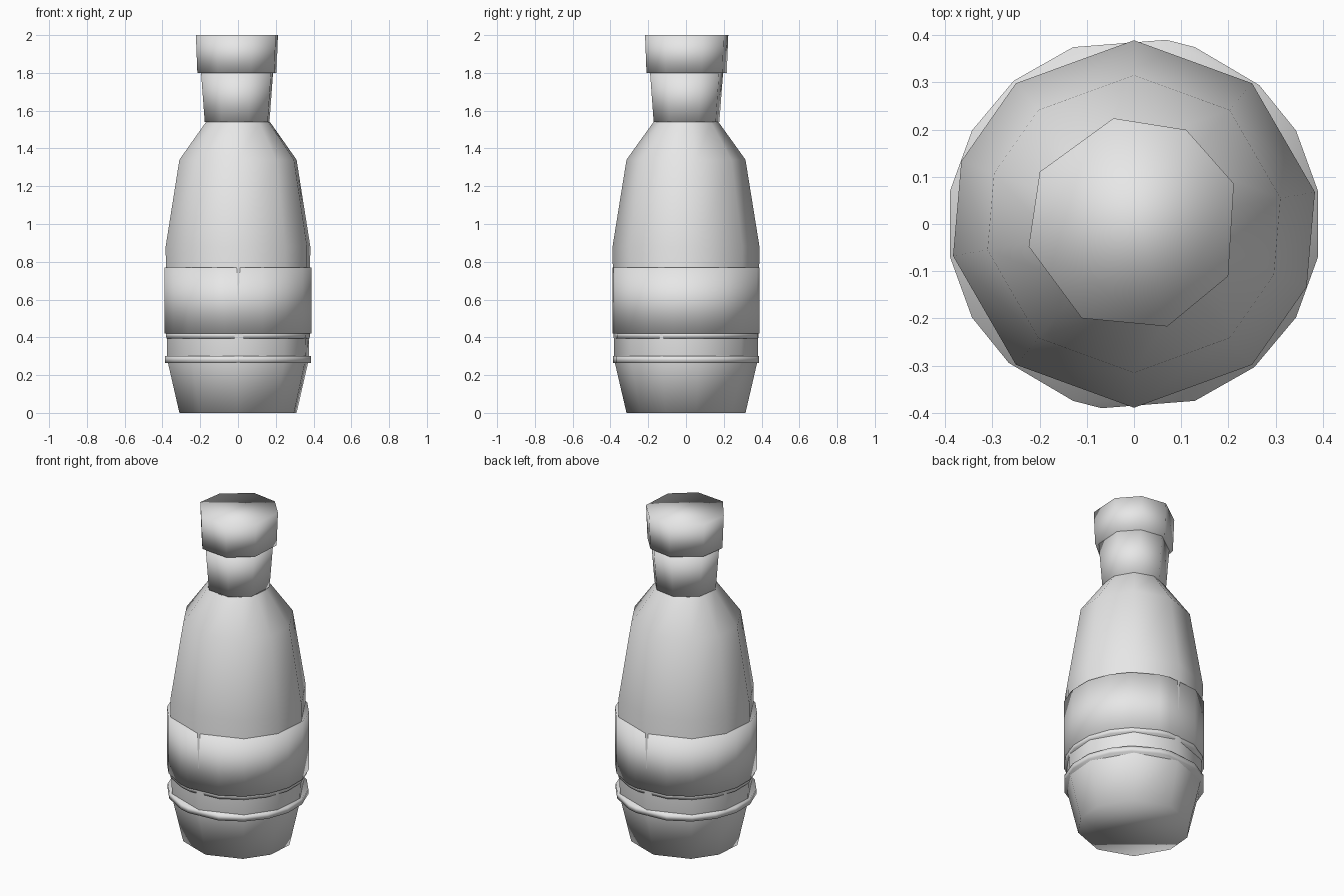
import bpy
import bmesh
from math import cos, sin, radians

cube = bpy.data.objects.get("Cube")
if cube:
    bpy.data.objects.remove(cube, do_unlink=True)

grey = bpy.data.materials.new("light grey")
grey.use_nodes = True
grey.diffuse_color = (0.8, 0.8, 0.8, 1)
grey.node_tree.nodes["Principled BSDF"].inputs["Base Color"].default_value = (0.8, 0.8, 0.8, 1)


def lathe(name, profile, angles, cap_top=True, cap_bottom=True):
    """Loft rings of (radius, z) through corners at the given angles."""
    bm = bmesh.new()
    rings = [[bm.verts.new((r * cos(radians(a)), r * sin(radians(a)), z)) for a in angles]
             for r, z in profile]
    n = len(angles)
    for low, high in zip(rings, rings[1:]):
        for i in range(n):
            j = (i + 1) % n
            bm.faces.new((low[i], low[j], high[j], high[i]))
    if cap_bottom:
        bm.faces.new(rings[0][::-1])
    if cap_top:
        bm.faces.new(rings[-1])
    for face in bm.faces:
        face.smooth = True
    mesh = bpy.data.meshes.new(name)
    bm.to_mesh(mesh)
    bm.free()
    mesh.materials.append(grey)
    obj = bpy.data.objects.new(name, mesh)
    bpy.context.collection.objects.link(obj)
    return obj


def opposite(half):
    """Repeat corner angles on the far side of the axis."""
    return half + [a + 180 for a in half]


body_corners = opposite([-20, 10, 50, 90, 130])
band_corners = opposite([-10, 10, 30, 48, 71, 80, 109, 130, 150])
octagon = [-29, 22, 61, 101, 151, 192, 241, 288]

# Bottle body with tapered foot and sloping shoulder
lathe("bottle_body", [(0.315, 0), (0.38, 0.28), (0.383, 0.42), (0.389, 0.88),
                      (0.315, 1.34), (0.172, 1.54)], body_corners, cap_top=False)

# Wide label and the thin ribs beneath it
lathe("label_band", [(0.396, 0.42), (0.396, 0.77)], band_corners)
lathe("upper_rib", [(0.385, 0.395), (0.388, 0.425)], band_corners)
lathe("lower_rib", [(0.392, 0.265), (0.392, 0.30)], band_corners)

# Neck flaring up to the cap
lathe("neck", [(0.18, 1.54), (0.2, 1.80)], octagon)
lathe("cap", [(0.22, 1.80), (0.228, 2.0)], octagon)
